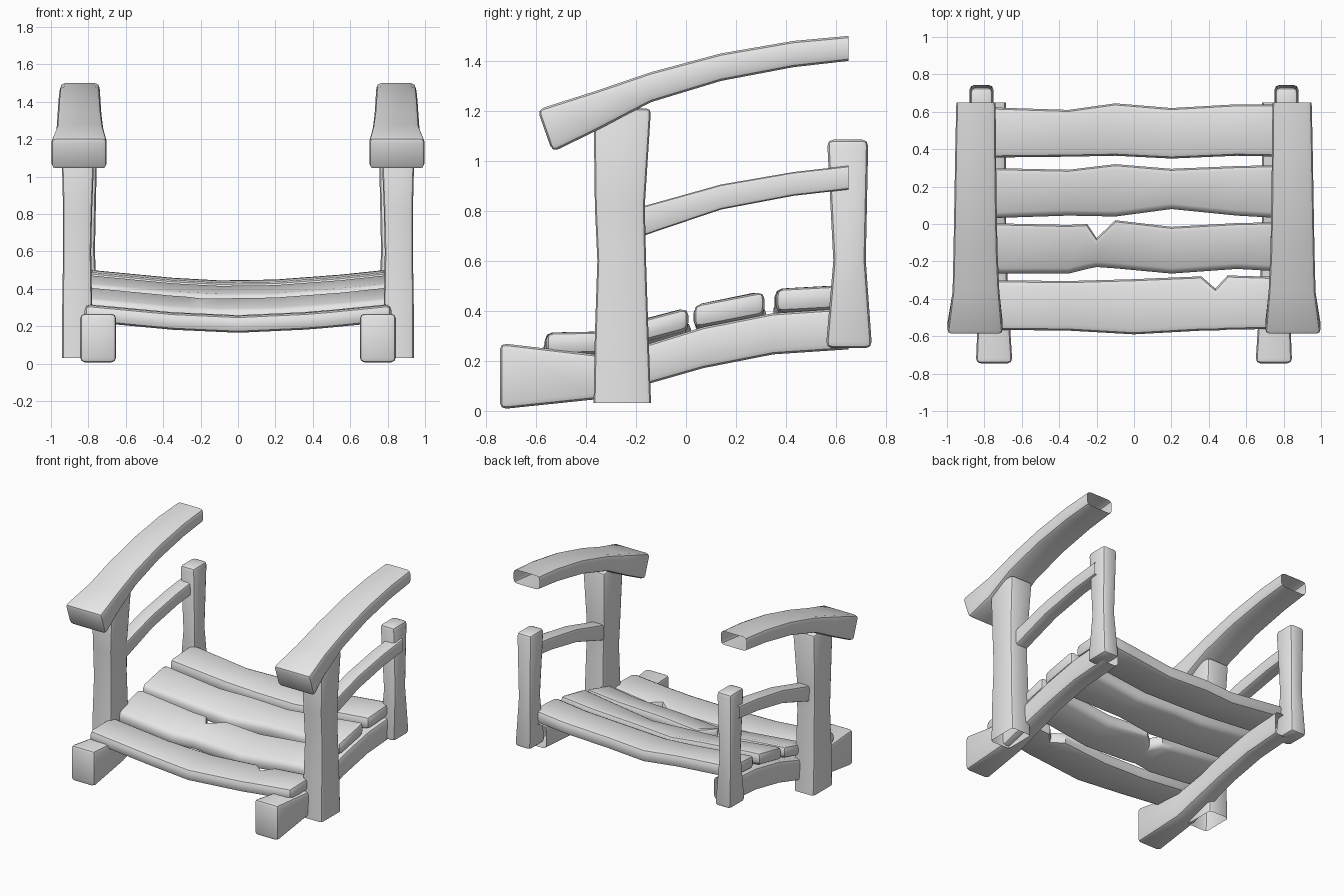
import bpy
import bmesh
from math import radians

cube = bpy.data.objects.get("Cube")
if cube:
    bpy.data.objects.remove(cube, do_unlink=True)

grey = bpy.data.materials.new("plain_grey")
grey.use_nodes = True
tone = (0.8, 0.8, 0.8, 1)
grey.diffuse_color = tone
grey.node_tree.nodes["Principled BSDF"].inputs["Base Color"].default_value = tone


def loft(name, rings, bevel, cap_start=True, cap_end=True):
    """Join four-cornered rings into a beam with rounded long edges and capped ends."""
    bm = bmesh.new()
    loops = [[bm.verts.new(p) for p in ring] for ring in rings]
    for a, b in zip(loops, loops[1:]):
        for i in range(4):
            j = (i + 1) % 4
            bm.faces.new((a[i], a[j], b[j], b[i]))
    caps = []
    if cap_start:
        caps.append(bm.faces.new(loops[0]))
    if cap_end:
        caps.append(bm.faces.new(loops[-1]))
    bmesh.ops.recalc_face_normals(bm, faces=bm.faces)
    edges = {e for f in caps for e in f.edges}
    for a, b in zip(loops, loops[1:]):
        edges.update(bm.edges.get((v, w)) for v, w in zip(a, b))
    bmesh.ops.bevel(bm, geom=list(edges), offset=bevel, segments=2, profile=0.5,
                    affect='EDGES', clamp_overlap=False)
    mesh = bpy.data.meshes.new(name)
    bm.to_mesh(mesh)
    bm.free()
    mesh.materials.append(grey)
    obj = bpy.data.objects.new(name, mesh)
    bpy.context.collection.objects.link(obj)
    bpy.ops.object.select_all(action='DESELECT')
    obj.select_set(True)
    bpy.context.view_layer.objects.active = obj
    bpy.ops.object.shade_smooth_by_angle(angle=radians(40))
    return obj


def rail(name, side, stations, bevel, lean=0, cap_start=True):
    """Lengthwise beam; a station is y, top, bottom, inner x, outer x."""
    rings = []
    for k, (y, top, low, inner, outer) in enumerate(stations):
        yb = y + (lean if k == 0 else 0)
        rings.append([(side * inner, y, top), (side * outer, y, top),
                      (side * outer, yb, low), (side * inner, yb, low)])
    loft(name, rings, bevel, cap_start, False)


def post(name, side, stations, bevel, cap_start):
    """Upright; a station is z, front y, back y, inner x, outer x."""
    rings = [[(side * i, f, z), (side * o, f, z), (side * o, b, z), (side * i, b, z)]
             for z, f, b, i, o in stations]
    loft(name, rings, bevel, cap_start, True)


# Curved rails, base beams and posts on both sides
for label, side in (("left", 1), ("right", -1)):
    rail(label + "_handrail", side, [
        (-.595, 1.205, 1.035, .7, 1), (-.36, 1.28, 1.12, .72, .97),
        (-.14, 1.355, 1.235, .73, .965), (.14, 1.43, 1.32, .735, .96),
        (.43, 1.48, 1.375, .738, .955), (.65, 1.5, 1.4, .74, .95)], .025, lean=.06)
    rail(label + "_middle_rail", side, [
        (-.2, .81, .69, .79, .89), (.14, .905, .805, .79, .89),
        (.43, .955, .86, .79, .89), (.65, .98, .885, .79, .89)], .015, cap_start=False)
    rail(label + "_base_beam", side, [
        (-.745, .27, .005, .65, .845), (-.36, .225, .045, .675, .83),
        (-.14, .27, .11, .68, .825), (.07, .335, .17, .685, .82),
        (.35, .39, .225, .685, .82), (.65, .41, .245, .685, .82)], .025)
    post(label + "_front_post", side, [
        (.03, -.37, -.14, .78, .94), (.3, -.365, -.15, .78, .94),
        (.6, -.355, -.16, .785, .935), (.82, -.365, -.165, .78, .935),
        (1.21, -.37, -.14, .765, .945)], .02, False)
    post(label + "_rear_post", side, [
        (.25, .56, .745, .75, .88), (.6, .59, .72, .765, .87),
        (1.085, .565, .73, .755, .875)], .025, True)


def plank(name, front_top, back_top, thick, outline):
    """Sagging board with a wavy outline; a station is x, front y, back y."""
    rings = []
    for x, front, back in outline:
        sag = .06 * (1 - min(1, abs(x) / .8) ** 1.6)
        f, b = front_top - sag, back_top - sag
        rings.append([(x, front, f), (x, back, b),
                      (x, back, b - thick), (x, front, f - thick)])
    loft(name, rings, .03)


# Deck boards, two of them with a split in the back edge
plank("deck_board_front", .315, .32, .09, [
    (-.82, -.565, -.3), (-.35, -.57, -.305), (0, -.59, -.295), (.36, -.57, -.28),
    (.435, -.57, -.345), (.5, -.565, -.275), (.82, -.56, -.285)])
plank("deck_board_second", .345, .415, .09, [
    (-.81, -.265, .005), (-.35, -.265, -.005), (-.25, -.24, 0), (-.2, -.23, -.075),
    (-.1, -.237, .02), (.2, -.265, -.015), (.55, -.24, .005), (.81, -.255, .01)])
plank("deck_board_third", .425, .48, .095, [
    (-.81, .03, .3), (-.35, .045, .29), (-.1, .04, .32),
    (.2, .08, .295), (.55, .045, .31), (.81, .03, .315)])
plank("deck_board_rear", .49, .505, .095, [
    (-.81, .355, .625), (-.35, .36, .61), (-.1, .365, .645),
    (.2, .35, .62), (.55, .365, .64), (.81, .36, .64)])
